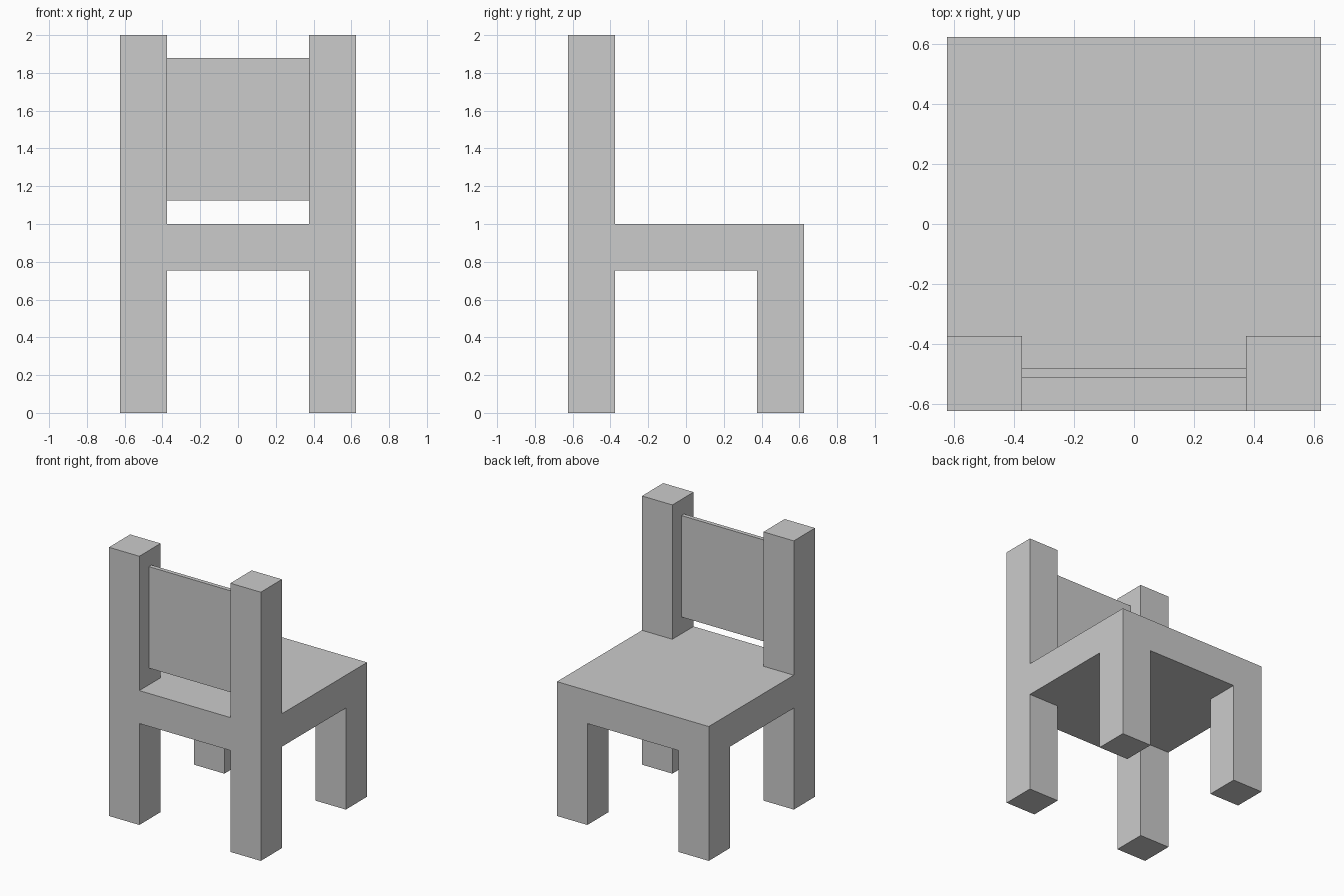
import bpy, bmesh
from mathutils import Vector, Matrix

if "Cube" in bpy.data.objects:
    bpy.data.objects.remove(bpy.data.objects["Cube"])

HALF, INNER = 0.625, 0.375      # outer edge and inner edge of the legs
SEAT_LOW, SEAT_TOP, TOP = 0.755, 1.0, 2.0


def box(bm, low, high):
    low, high = Vector(low), Vector(high)
    matrix = Matrix.Translation((low + high) / 2) @ Matrix.Diagonal((high - low).to_4d())
    matrix[3][3] = 1.0
    bmesh.ops.create_cube(bm, size=1, matrix=matrix)


def finish(bm, name):
    bmesh.ops.recalc_face_normals(bm, faces=bm.faces[:])
    mesh = bpy.data.meshes.new(name)
    bm.to_mesh(mesh)
    bm.free()
    bpy.context.collection.objects.link(bpy.data.objects.new(name, mesh))


def extrude_to(bm, faces, z):
    # Pull each face straight up or down to height z
    for face in bmesh.ops.extrude_discrete_faces(bm, faces=faces)["faces"]:
        for v in face.verts:
            v.co.z = z


# Seat slab, cut so its corners can grow into legs and back posts
bm = bmesh.new()
box(bm, (-HALF, -HALF, SEAT_LOW), (HALF, HALF, SEAT_TOP))
for axis in ((1, 0, 0), (0, 1, 0)):
    for side in (-1, 1):
        bmesh.ops.bisect_plane(bm, geom=bm.verts[:] + bm.edges[:] + bm.faces[:],
                               plane_co=Vector(axis) * side * INNER, plane_no=axis)
bm.normal_update()
corners = [(f, f.calc_center_median()) for f in bm.faces if abs(f.normal.z) > 0.9]
corners = [(f, c) for f, c in corners if abs(c.x) > INNER and abs(c.y) > INNER]

# Four legs down, two back posts up
legs = [f for f, c in corners if c.z < 0.9]
posts = [f for f, c in corners if c.z > 0.9 and c.y < 0]
extrude_to(bm, legs, 0.0)
extrude_to(bm, posts, TOP)
finish(bm, "seat_legs_and_posts")

# Thin panel between the posts
bm = bmesh.new()
box(bm, (-INNER, -0.513, 1.125), (INNER, -0.482, 1.88))
finish(bm, "back_panel")
